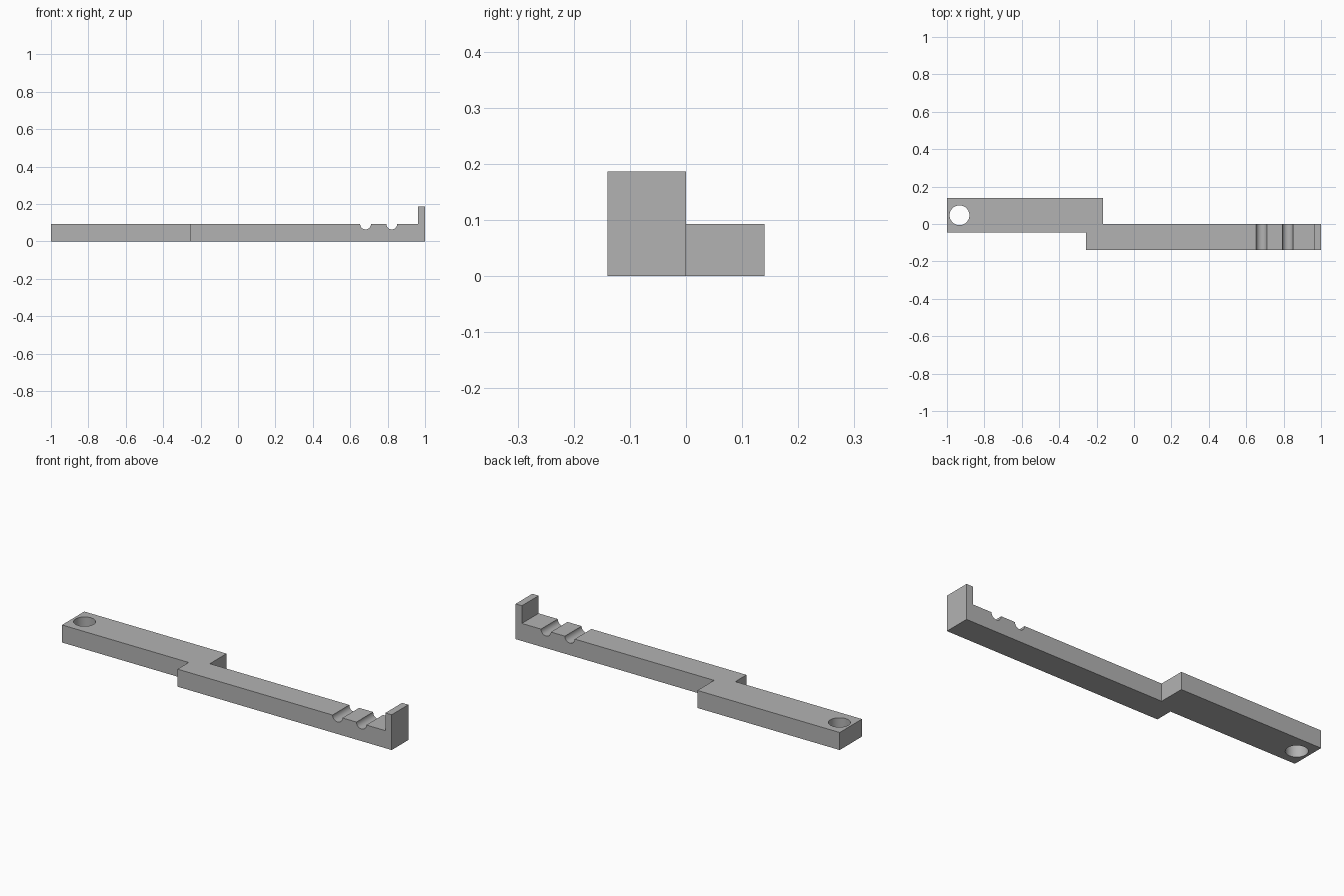
import bpy, bmesh, math
from mathutils import Vector

if "Cube" in bpy.data.objects:
    bpy.data.objects.remove(bpy.data.objects["Cube"])

H, LIP, W = 0.093, 0.187, 0.14   # bar height, lip height, half depth

grey = bpy.data.materials.new("plain grey")
grey.diffuse_color = (0.45, 0.45, 0.45, 1)
grey.use_nodes = True
grey.node_tree.nodes["Principled BSDF"].inputs["Base Color"].default_value = grey.diffuse_color


def prism(name, points, extrude):
    """Extrude a closed outline of 3D points along a vector."""
    bm = bmesh.new()
    face = bm.faces.new([bm.verts.new(p) for p in points])
    new = bmesh.ops.extrude_face_region(bm, geom=[face])["geom"]
    bmesh.ops.translate(bm, vec=Vector(extrude),
                        verts=[v for v in new if isinstance(v, bmesh.types.BMVert)])
    bmesh.ops.recalc_face_normals(bm, faces=bm.faces)
    mesh = bpy.data.meshes.new(name)
    bm.to_mesh(mesh)
    bm.free()
    obj = bpy.data.objects.new(name, mesh)
    bpy.context.collection.objects.link(obj)
    mesh.materials.append(grey)
    return obj


def arc(cx, cy, r, start, end, n):
    angles = [math.radians(start + (end - start) * i / n) for i in range(n + 1)]
    return [(cx + r * math.cos(a), cy + r * math.sin(a)) for a in angles]


# Stepped plan outline: wide rear arm on the left, narrow front arm on the right
plan = [(-1, -W / 3), (-0.257, -W / 3), (-0.257, -W), (1, -W),
        (1, 0), (-0.165, 0), (-0.165, W), (-1, W)]
bar = prism("stepped_bar", [(x, y, -0.1) for x, y in plan], (0, 0, 0.4))

# Side outline: flat bar with two round grooves and an upright end lip
side = [(1.1, 0), (-1.1, 0), (-1.1, H)]
for x in (0.682, 0.822):
    side += arc(x, H, 0.029, 180, 360, 16)
side += [(0.963, H), (0.963, LIP), (1.1, LIP)]
side_cutter = prism("side_profile_cutter", [(x, -0.3, z) for x, z in side], (0, 0.6, 0))

# Round mounting hole
ring = arc(-0.933, W / 3, 0.053, 0, 360, 48)[:-1]
hole_cutter = prism("hole_cutter", [(x, y, -0.2) for x, y in ring], (0, 0, 0.6))

bpy.context.view_layer.objects.active = bar
for cutter, operation in ((side_cutter, 'INTERSECT'), (hole_cutter, 'DIFFERENCE')):
    mod = bar.modifiers.new(cutter.name, 'BOOLEAN')
    mod.operation, mod.object, mod.solver = operation, cutter, 'EXACT'
    bpy.ops.object.modifier_apply(modifier=mod.name)
    bpy.data.objects.remove(cutter)

# Smooth grooves and hole, crisp edges elsewhere
bar.select_set(True)
bpy.ops.object.shade_smooth_by_angle(angle=math.radians(30))
